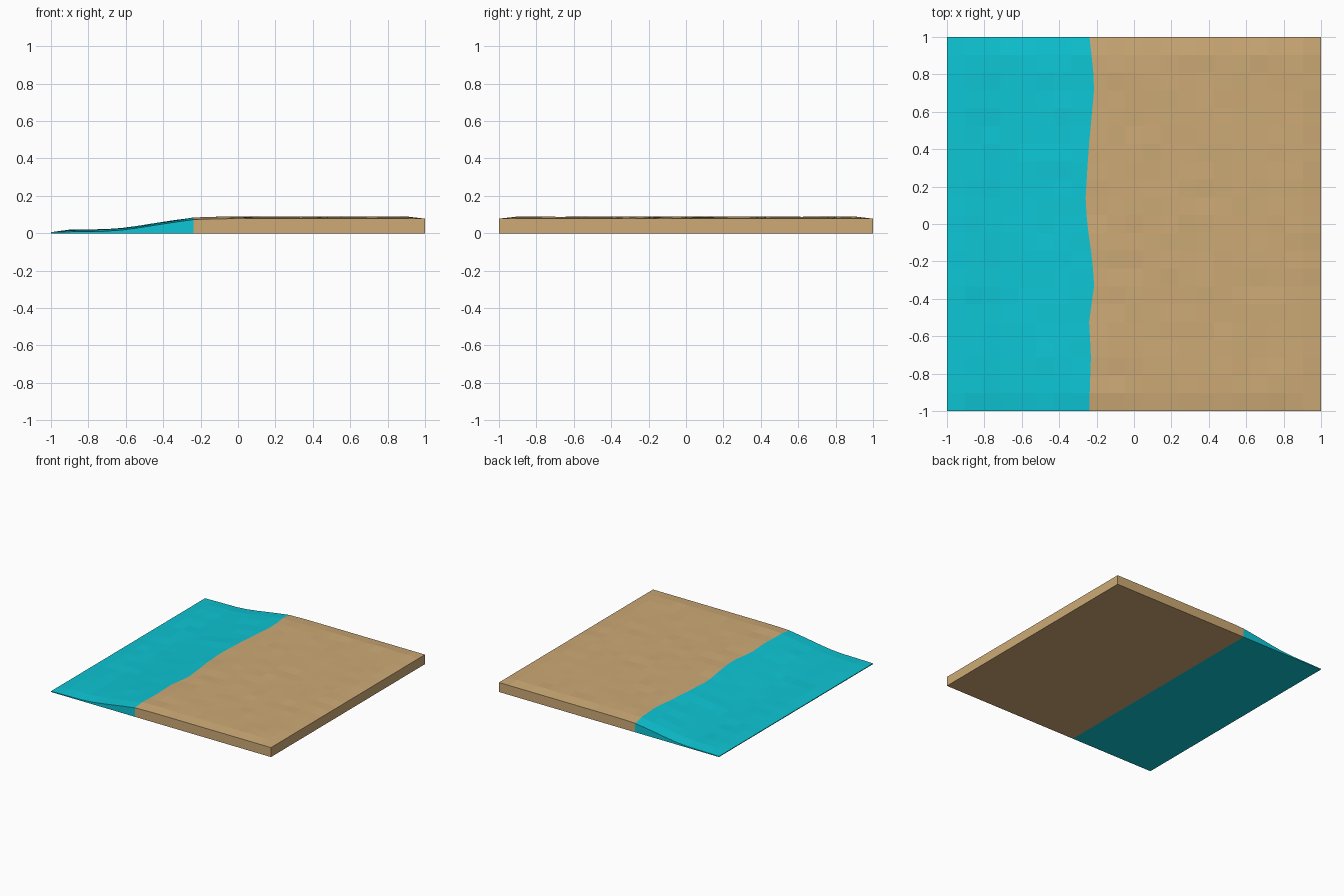
import bpy, bmesh, math, random

if "Cube" in bpy.data.objects:
    bpy.data.objects.remove(bpy.data.objects["Cube"])

random.seed(4)
N = 21                # cells per side
SEAM = 8              # grid column that follows the shoreline
STEP = 2 / N

# Rim height along x, and shoreline x along y
PROFILE = [(-1, .006), (-.9, .008), (-.7, .011), (-.6, .019), (-.5, .034),
           (-.4, .05), (-.3, .065), (-.24, .073), (-.14, .077), (0, .078), (1, .078)]
SHORE = [(-1, -.24), (-.7, -.23), (-.52, -.24), (-.33, -.213), (-.2, -.222), (0, -.25),
         (.12, -.26), (.4, -.243), (.72, -.213), (.85, -.22), (1, -.24)]


def lerp(points, t):
    for (a, va), (b, vb) in zip(points, points[1:]):
        if t <= b:
            return va + (vb - va) * (t - a) / (b - a)
    return points[-1][1]


def surface_point(i, j):
    x, y = -1 + i * STEP, -1 + j * STEP
    inner = 0 < i < N and 0 < j < N
    if i == SEAM and inner:
        x = lerp(SHORE, y)
    z = lerp(PROFILE, x)
    if inner:                       # interior is raised and slightly uneven
        z += .0085 + random.uniform(-.0025, .003)
    return x, y, z


top = {(i, j): surface_point(i, j) for i in range(N + 1) for j in range(N + 1)}


def terrain(name, i0, i1, color):
    bm = bmesh.new()
    grid = {(i, j): bm.verts.new(top[i, j]) for i in range(i0, i1 + 1) for j in range(N + 1)}
    # Faceted top
    for i in range(i0, i1):
        for j in range(N):
            bm.faces.new([grid[k] for k in ((i, j), (i + 1, j), (i + 1, j + 1), (i, j + 1))])
    # Outer walls, left open at the seam between the two parts
    rim = ([(i, 0) for i in range(i0, i1)] + [(i1, j) for j in range(N)]
           + [(i, N) for i in range(i1, i0, -1)] + [(i0, j) for j in range(N, 0, -1)])
    base = {(i, j): bm.verts.new((-1 + i * STEP, -1 + j * STEP, 0)) for i, j in rim}
    for a, b in zip(rim, rim[1:] + rim[:1]):
        if not a[0] == b[0] == SEAM:
            bm.faces.new((base[a], base[b], grid[b], grid[a]))
    # Flat underside
    bm.faces.new([base[k] for k in reversed(rim)])
    mesh = bpy.data.meshes.new(name)
    bm.to_mesh(mesh)
    bm.free()
    mat = bpy.data.materials.new(name + "_color")
    mat.diffuse_color = color
    mat.use_nodes = True
    mat.node_tree.nodes["Principled BSDF"].inputs["Base Color"].default_value = mat.diffuse_color
    mesh.materials.append(mat)
    bpy.context.collection.objects.link(bpy.data.objects.new(name, mesh))


terrain("shallow_water", 0, SEAM, (.004, .56, .66, 1))
terrain("sand_beach", SEAM, N, (.61, .4, .18, 1))
